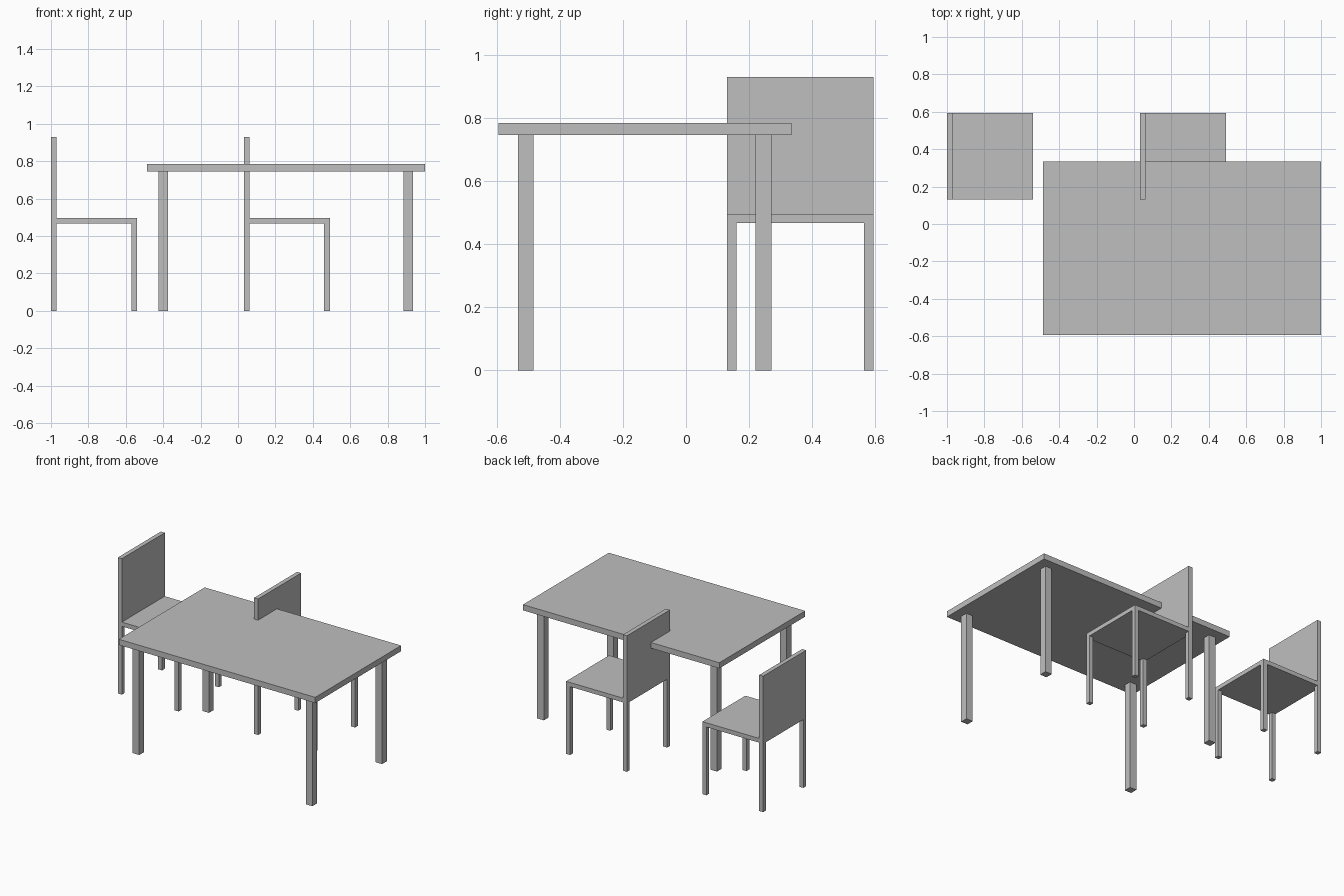
import bpy

default = bpy.data.objects.get("Cube")
if default:
    bpy.data.objects.remove(default, do_unlink=True)

grey = bpy.data.materials.new("plain grey")
grey.use_nodes = True
colour = (0.52, 0.52, 0.52, 1)
grey.diffuse_color = colour
grey.node_tree.nodes["Principled BSDF"].inputs["Base Color"].default_value = colour


def box(name, low, high):
    """Add a box spanning two opposite corners."""
    centre = [(a + b) / 2 for a, b in zip(low, high)]
    bpy.ops.mesh.primitive_cube_add(size=1, location=centre)
    part = bpy.context.object
    part.name = name
    part.scale = [b - a for a, b in zip(low, high)]
    bpy.ops.object.transform_apply(location=False, rotation=False, scale=True)
    part.data.materials.append(grey)


def legs(name, x0, x1, y0, y1, thick, top):
    """Add four square legs just inside the given rectangle."""
    for side, x in (("right", x0), ("left", x1 - thick)):
        for end, y in (("front", y0), ("back", y1 - thick)):
            box(f"{name}_leg_{end}_{side}", (x, y, 0), (x + thick, y + thick, top))


def chair(name, x):
    """Add a chair facing +x, with its back edge at x."""
    width, y0, y1 = 0.46, 0.13, 0.594
    under, seat_top, thick = 0.467, 0.496, 0.03
    legs(name, x, x + width, y0, y1, thick, under)
    box(f"{name}_seat", (x, y0, under), (x + width, y1, seat_top))
    box(f"{name}_backrest", (x, y0, seat_top), (x + thick, y1, 0.93))


# Table
box("table_top", (-0.486, -0.594, 0.746), (1, 0.334, 0.785))
legs("table", -0.424, 0.936, -0.533, 0.271, 0.05, 0.746)

# Chairs
chair("outer_chair", -1)
chair("tucked_chair", 0.031)
